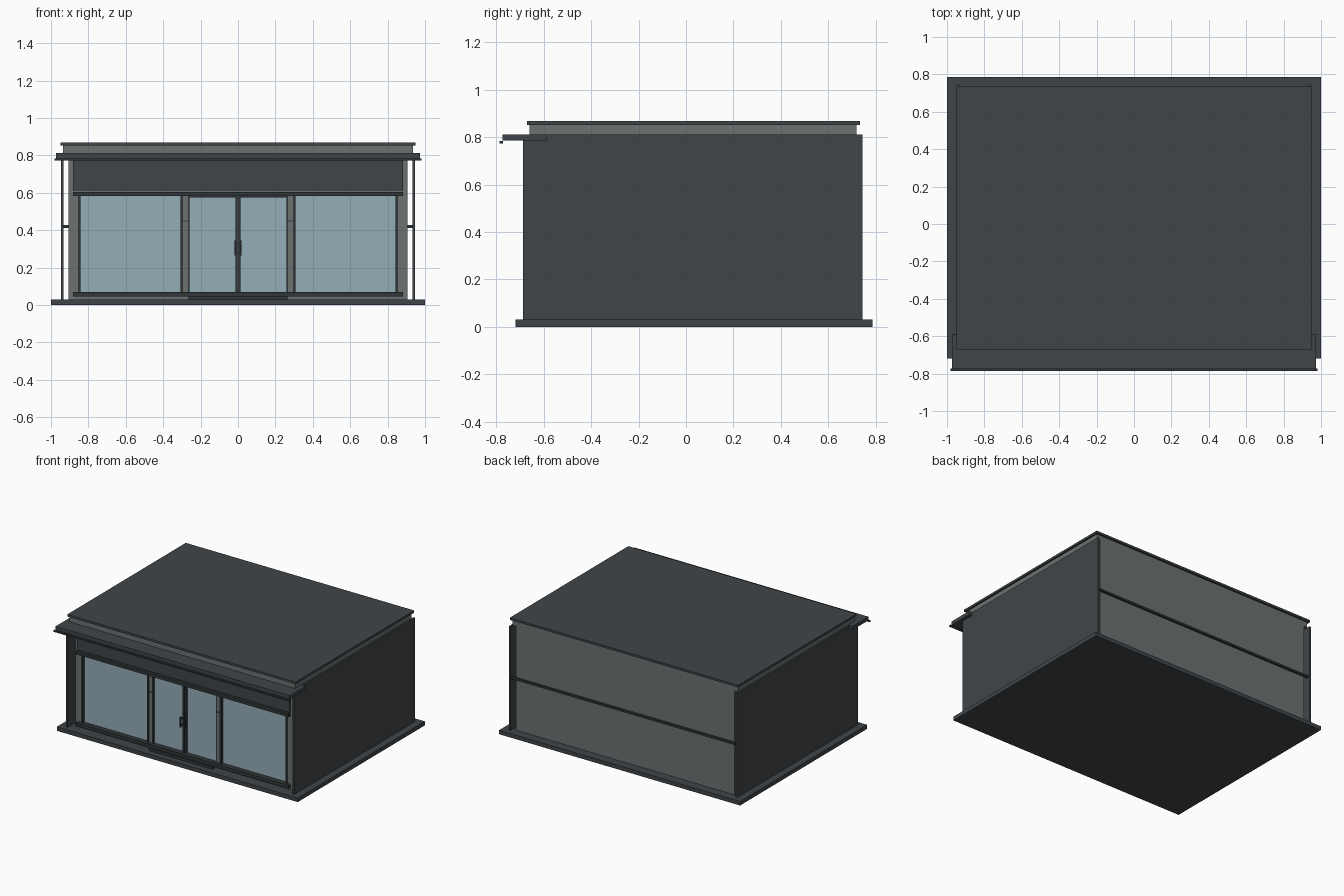
import bpy

cube = bpy.data.objects.get("Cube")
if cube:
    bpy.data.objects.remove(cube, do_unlink=True)


def material(name, r, g, b):
    m = bpy.data.materials.new(name)
    m.use_nodes = True
    m.diffuse_color = (r, g, b, 1)
    m.node_tree.nodes["Principled BSDF"].inputs["Base Color"].default_value = (r, g, b, 1)
    return m


cladding = material("dark slate cladding", .051, .06, .066)
trim = material("charcoal trim", .032, .037, .041)
wall = material("grey wall", .15, .168, .166)
glass = material("blue glass", .30, .42, .47)

# Unit cube shared as the starting form of every part
CORNERS = [(x, y, z) for x in (0, 1) for y in (0, 1) for z in (0, 1)]
FACES = [(0, 1, 3, 2), (4, 6, 7, 5), (0, 4, 5, 1), (2, 3, 7, 6), (0, 2, 6, 4), (1, 5, 7, 3)]


def box(name, mat, x, y, z):
    """Box spanning the (low, high) pair given for each axis."""
    mesh = bpy.data.meshes.new(name)
    mesh.from_pydata([(x[i], y[j], z[k]) for i, j, k in CORNERS], [], FACES)
    mesh.materials.append(mat)
    obj = bpy.data.objects.new(name, mesh)
    bpy.context.collection.objects.link(obj)
    return obj


def wide(name, mat, half, y, z):
    """Box centred across the width."""
    return box(name, mat, (-half, half), y, z)


def pair(name, mat, x, y, z):
    """Box on the left side and its mirror image on the right."""
    box("left_" + name, mat, x, y, z)
    box("right_" + name, mat, (-x[1], -x[0]), y, z)


# Ground slab and building core
wide("base_slab", cladding, 1, (-.72, .787), (0, .03))
wide("building_core", wall, .905, (-.59, .72), (.03, .81))
wide("front_footing", wall, .905, (-.635, -.59), (.03, .045))
wide("front_upper_wall", wall, .905, (-.635, -.59), (.59, .81))
pair("corner_pillar", wall, (.85, .905), (-.635, -.59), (.045, .59))

# Free-standing side panels, with the rear rail that ties them together
pair("side_panel", cladding, (.933, .947), (-.687, .745), (.03, .81))
wide("rear_rail", trim, .933, (.72, .735), (.412, .427))

# Roof
wide("roof_parapet", wall, .935, (-.66, .72), (.81, .852))
wide("roof_cap", cladding, .948, (-.67, .735), (.852, .868))

# Entrance canopy
wide("canopy", cladding, .972, (-.775, -.587), (.785, .812))
wide("canopy_front_lip", trim, .982, (-.787, -.773), (.774, .784))

# Shopfront fascia, header and sill
wide("fascia", cladding, .882, (-.65, -.635), (.612, .785))
wide("window_header", trim, .882, (-.66, -.59), (.582, .605))
wide("window_sill", trim, .882, (-.66, -.59), (.045, .07))
wide("door_threshold", trim, .265, (-.675, -.66), (.03, .048))

# Side windows
pair("window_glass", glass, (.308, .842), (-.62, -.59), (.07, .582))
pair("window_outer_jamb", trim, (.842, .856), (-.64, -.59), (.07, .582))
pair("window_inner_jamb", trim, (.294, .308), (-.64, -.59), (.07, .582))
pair("entrance_mullion", wall, (.268, .294), (-.635, -.59), (.07, .582))
pair("mullion_band", trim, (.268, .294), (-.638, -.634), (.446, .451))

# Double doors and pull handles
pair("door_glass", glass, (.012, .26), (-.62, -.59), (.07, .576))
pair("door_outer_stile", trim, (.26, .268), (-.635, -.59), (.07, .582))
pair("door_inner_stile", trim, (.002, .014), (-.635, -.59), (.07, .582))
pair("door_top_rail", trim, (.012, .26), (-.635, -.59), (.576, .582))
pair("door_handle", trim, (.012, .02), (-.662, -.652), (.265, .345))
for label, height in (("upper", .325), ("lower", .277)):
    pair(label + "_handle_mount", trim, (.008, .016), (-.655, -.63), (height, height + .008))
